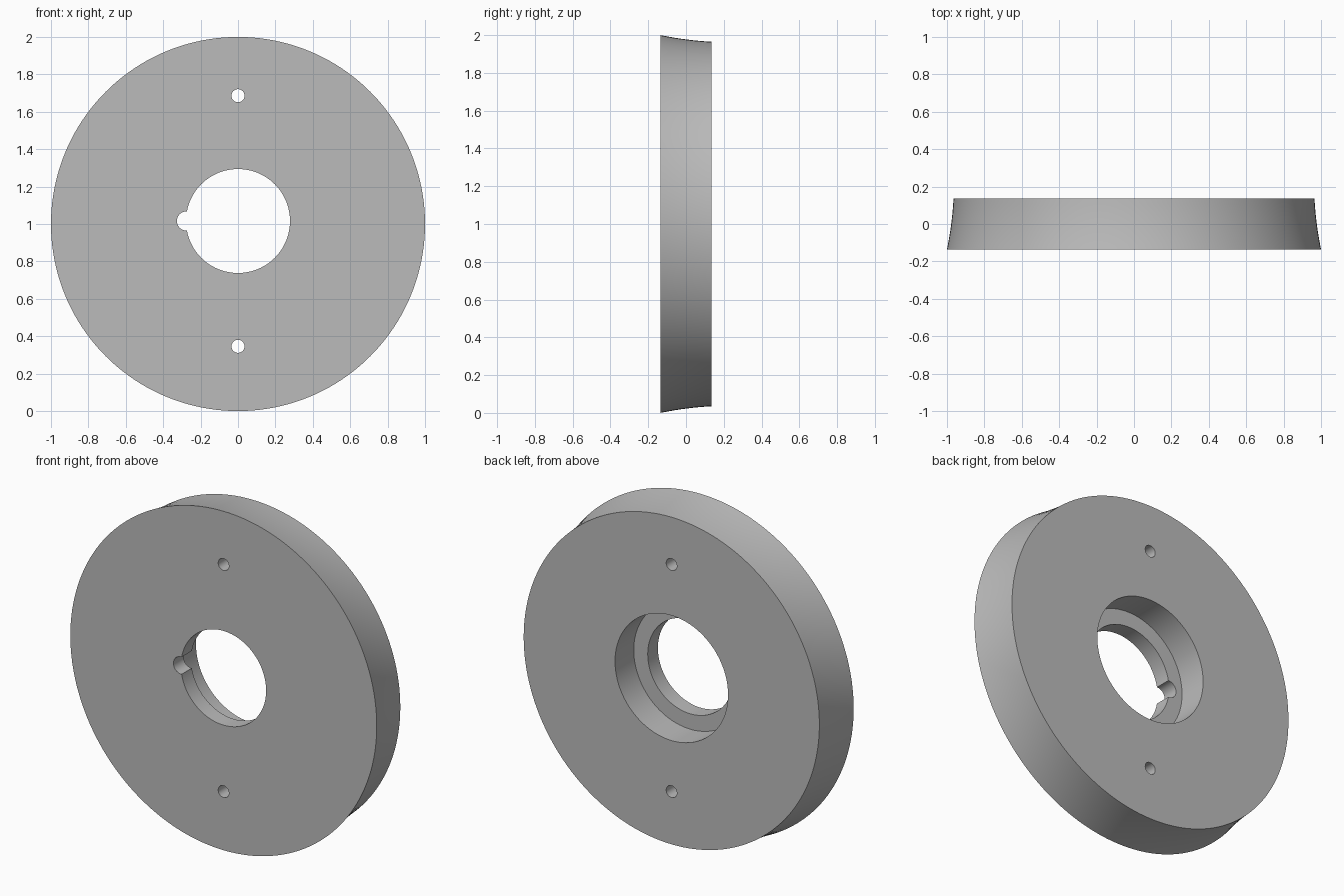
import bpy
import bmesh
import math
from mathutils import Matrix

cube = bpy.data.objects.get("Cube")
if cube:
    bpy.data.objects.remove(cube, do_unlink=True)

HALF = 0.135      # half thickness along y
BORE_Z = 1.016    # bore axis height, slightly above the disc centre
FLOOR_Y = -0.04   # depth reached by the counterbore
SPAN = 0.4        # cutter length beyond the body

grey = bpy.data.materials.new("plain grey")
grey.use_nodes = True
colour = (0.50, 0.50, 0.50, 1)
grey.diffuse_color = colour
grey.node_tree.nodes["Principled BSDF"].inputs["Base Color"].default_value = colour


def make_object(name, bm):
    bmesh.ops.recalc_face_normals(bm, faces=bm.faces)
    mesh = bpy.data.meshes.new(name)
    bm.to_mesh(mesh)
    bm.free()
    mesh.materials.append(grey)
    obj = bpy.data.objects.new(name, mesh)
    bpy.context.collection.objects.link(obj)
    return obj


def lathe(name, profile, segments):
    """Solid of (radius, y) rings around the y axis through z = 1."""
    bm = bmesh.new()
    rings = []
    for radius, y in profile:
        angles = [math.tau * i / segments for i in range(segments)]
        rings.append([bm.verts.new((radius * math.cos(a), y, 1 + radius * math.sin(a)))
                      for a in angles])
    for low, high in zip(rings, rings[1:]):
        for i in range(segments):
            j = (i + 1) % segments
            bm.faces.new((low[i], low[j], high[j], high[i]))
    bm.faces.new(rings[0])
    bm.faces.new(rings[-1])
    return make_object(name, bm)


def cutter(name, x, z, radius, y0, y1, segments):
    bm = bmesh.new()
    place = Matrix.Translation((x, (y0 + y1) / 2, z)) @ Matrix.Rotation(math.pi / 2, 4, "X")
    bmesh.ops.create_cone(bm, cap_ends=True, segments=segments, radius1=radius,
                          radius2=radius, depth=y1 - y0, matrix=place)
    obj = make_object(name, bm)
    obj.hide_render = True
    return obj


# Disc body with a gently hollowed, tapering rim
rim = []
for step in range(11):
    t = step / 10
    rim.append((1 - 0.035 * (1.6 * t - 0.6 * t * t), HALF * (2 * t - 1)))
disc = lathe("disc_body", rim, 160)

# Bore, rear counterbore, pin notch and the two bolt holes
cutters = [
    cutter("counterbore_cutter", 0, BORE_Z, 0.369, FLOOR_Y, SPAN, 96),
    cutter("bore_cutter", 0, BORE_Z, 0.278, -SPAN, SPAN, 96),
    cutter("notch_cutter", -0.276, BORE_Z, 0.051, -SPAN, SPAN, 40),
]
for side, offset in (("upper", 0.67), ("lower", -0.67)):
    cutters.append(cutter(side + "_bolt_cutter", 0, BORE_Z + offset, 0.035, -SPAN, SPAN, 32))

bpy.context.view_layer.objects.active = disc
disc.select_set(True)
for tool in cutters:
    cut = disc.modifiers.new(tool.name, "BOOLEAN")
    cut.operation = "DIFFERENCE"
    cut.solver = "EXACT"
    cut.object = tool
    bpy.ops.object.modifier_apply(modifier=cut.name)
    bpy.data.objects.remove(tool, do_unlink=True)

# Smooth walls with crisp edges
bpy.ops.object.select_all(action="DESELECT")
disc.select_set(True)
bpy.ops.object.shade_smooth_by_angle(angle=math.radians(30))
